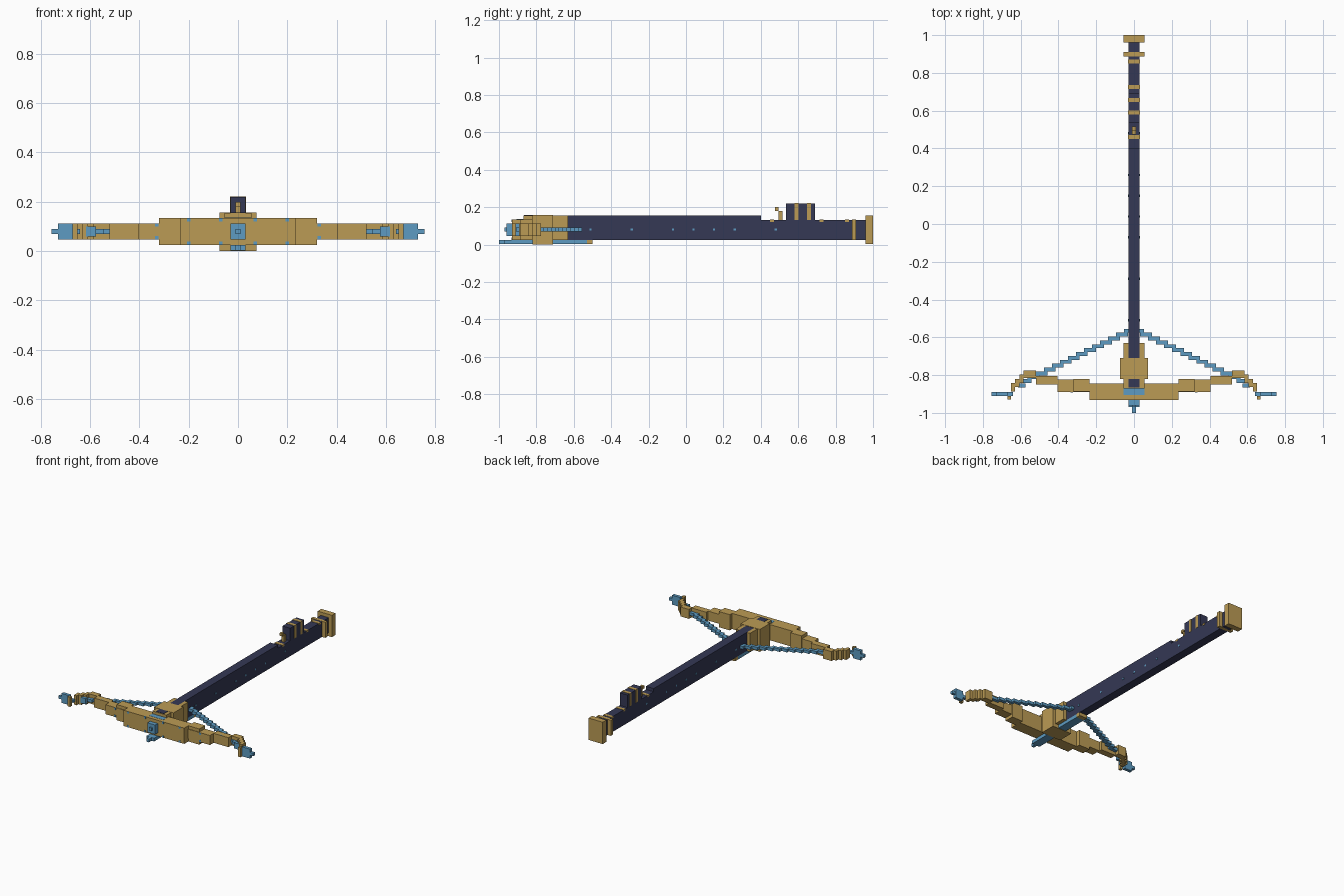
import bpy
import bmesh
from mathutils import Matrix, Vector

default_cube = bpy.data.objects.get("Cube")
if default_cube:
    bpy.data.objects.remove(default_cube, do_unlink=True)


def make_material(name, red, green, blue):
    material = bpy.data.materials.new(name)
    material.use_nodes = True
    colour = (red, green, blue, 1)
    material.diffuse_color = colour
    shader = material.node_tree.nodes["Principled BSDF"]
    shader.inputs["Base Color"].default_value = colour
    return material


def block(left, right, front, back, bottom, top):
    """Return the low and high corners of one box."""
    return Vector((left, front, bottom)), Vector((right, back, top))


def centred(half_width, front, back, bottom, top):
    """Return a box that straddles the middle plane."""
    return block(-half_width, half_width, front, back, bottom, top)


def build(name, material, boxes, mirrored=False):
    """Join boxes into one named object, optionally mirrored to the other side."""
    bm = bmesh.new()
    for low, high in boxes:
        place = Matrix.Translation((low + high) / 2)
        scale = Matrix.Diagonal((high - low).to_4d())
        scale[3][3] = 1
        bmesh.ops.create_cube(bm, size=1, matrix=place @ scale)
    mesh = bpy.data.meshes.new(name)
    bm.to_mesh(mesh)
    bm.free()
    mesh.materials.append(material)
    part = bpy.data.objects.new(name, mesh)
    bpy.context.collection.objects.link(part)
    if mirrored:
        mirror = part.modifiers.new("mirror", "MIRROR")
        mirror.use_mirror_merge = False


gold = make_material("gold", 0.5, 0.33, 0.09)
steel_blue = make_material("steel blue", 0.11, 0.33, 0.54)
dark_navy = make_material("dark navy", 0.035, 0.04, 0.09)

# Shared dimensions
stock_half = 0.03
collar_half = 0.055
hub_half = 0.075
pin_half = 0.01
skin = 0.002
underside = 0.025
grip_top = 0.132
stock_top = 0.155
sight_top = 0.22
axis_height = 0.08
bow_front = -0.93
bow_back = -0.845
hub_front = -0.82
hub_back = -0.71
grip_start = 0.4
butt_front = 0.96
limb_half = 0.033

# Stock with a lowered rear grip
build("stock", dark_navy, [
    centred(stock_half, hub_back, grip_start, underside, stock_top),
    centred(stock_half, grip_start, butt_front, underside, grip_top),
])


def bands(positions, bottom, top):
    """Return thin bands that wrap the stock at the given positions."""
    thick = 0.011
    return [centred(stock_half + skin, y - thick, y + thick, bottom, top + skin)
            for y in positions]


# Sight block, its bands and the hook before it
build("sight_block", dark_navy,
      [centred(stock_half, 0.535, 0.69, grip_top, sight_top)])
build("sight_bands", gold, bands((0.59, 0.657), grip_top, sight_top))
build("stock_bands", gold, bands((0.46, 0.725, 0.86), grip_top - pin_half, grip_top))
hook_bend = 0.495
hook_top = 0.2
build("sight_hook", gold, [
    centred(pin_half, hook_bend, hook_bend + 0.02, grip_top, hook_top - 0.02),
    centred(pin_half, hook_bend - 0.02, hook_bend, hook_top - 0.02, hook_top),
])

# Butt plate and collar
build("butt_plate", gold, [centred(collar_half, butt_front, 1, skin, stock_top)])
build("butt_collar", gold,
      [centred(collar_half, 0.887, 0.91, underside, grip_top + skin)])

# Rivets through both sides of the stock
rivet = 0.006
build("stock_rivets", steel_blue, [
    centred(stock_half + skin, y - rivet, y + rivet,
            axis_height - rivet, axis_height + rivet)
    for y in (-0.51, -0.29, -0.07, 0.04, 0.15, 0.26, 0.48)
])

# Hub, with cheeks that hug the front of the stock
build("hub", gold, [
    centred(hub_half, hub_front, hub_back, 0, stock_top + skin),
    centred(collar_half, -0.87, hub_front, underside, stock_top),
])
build("hub_cheeks", gold, [
    block(stock_half, collar_half, hub_back, -0.63, underside, stock_top),
], mirrored=True)
build("hub_inlay", dark_navy, [
    centred(stock_half, -0.865, hub_front, stock_top - skin, stock_top + skin),
])
build("hub_top_plate", steel_blue, [
    centred(collar_half, -0.905, -0.87, grip_top, grip_top + skin * 2),
])

# Boss on the front of the bow
boss_front = -0.96
build("front_boss", steel_blue, [
    centred(stock_half, boss_front, bow_front,
            axis_height - limb_half, axis_height + limb_half),
    centred(pin_half, boss_front - pin_half, boss_front,
            axis_height - pin_half, axis_height + pin_half),
])

# Bar below the stock, with a pointed front and a capped back
bar_front = -0.97
bar_back = -0.53
build("lower_bar", steel_blue, [
    centred(stock_half, bar_front, bar_back, skin, underside),
    centred(pin_half, -1, bar_front, skin, underside),
])
build("lower_bar_cap", gold,
      [centred(stock_half, bar_back, bar_back + stock_half, skin, underside + skin)])


def limb_block(inner, outer, middle, depth, half_height):
    """Return one limb step around the height of the bow axis."""
    return block(inner, outer, middle - depth / 2, middle + depth / 2,
                 axis_height - half_height, axis_height + half_height)


# Bow limbs sweep back in tapering steps, then curl forward at the ends
limb_steps = []
limb_ends = (0, 0.235, 0.405, 0.52, 0.585)
for index, (inner, outer) in enumerate(zip(limb_ends, limb_ends[1:])):
    middle = -0.888 + index * 0.031
    depth = max(0.04, 0.085 - index * 0.02)
    half_height = limb_half if index else collar_half
    limb_steps.append(limb_block(inner, outer, middle, depth, half_height))
limb_steps.append(limb_block(limb_ends[1], 0.32, -0.853, 0.065, collar_half))
curl = 0.022
for index in range(3):
    inner = limb_ends[-1] + index * curl
    limb_steps.append(limb_block(inner, inner + curl, hub_front - index * curl,
                                 curl * 2, limb_half))
limb_steps.append(limb_block(0.65, 0.67, -0.92, 0.02, limb_half))
build("bow_limbs", gold, limb_steps, mirrored=True)

# Limb tips: a tall plate on a thin pin
tip_middle = -0.9
build("limb_tips", steel_blue, [
    limb_block(0.67, 0.73, tip_middle, 0.022, limb_half),
    limb_block(0.64, 0.755, tip_middle, 0.02, pin_half),
], mirrored=True)

# Studs along the top and bottom edges of the limbs
stud = 0.007
studs = []
for x, front, reach in ((0.07, bow_front, collar_half), (0.2, bow_front, collar_half),
                        (0.33, -0.89, limb_half), (0.46, bow_back, limb_half)):
    for side in (-1, 1):
        height = axis_height + side * (reach - stud)
        studs.append(block(x - stud, x + stud, front - skin, front + stud,
                           height - stud, height + stud))
build("limb_studs", steel_blue, studs, mirrored=True)

# Bowstring runs forward to the limb ends in even steps
stride = 0.0425
drop = 0.0205
overlap = 0.01
build("bowstring", steel_blue, [
    limb_block(max(0, index * stride - overlap), (index + 1) * stride + overlap,
               -0.565 - index * drop, drop, pin_half)
    for index in range(14)
], mirrored=True)
build("string_anchors", steel_blue,
      [limb_block(0.575, 0.615, -0.855, drop, pin_half * 2)], mirrored=True)
